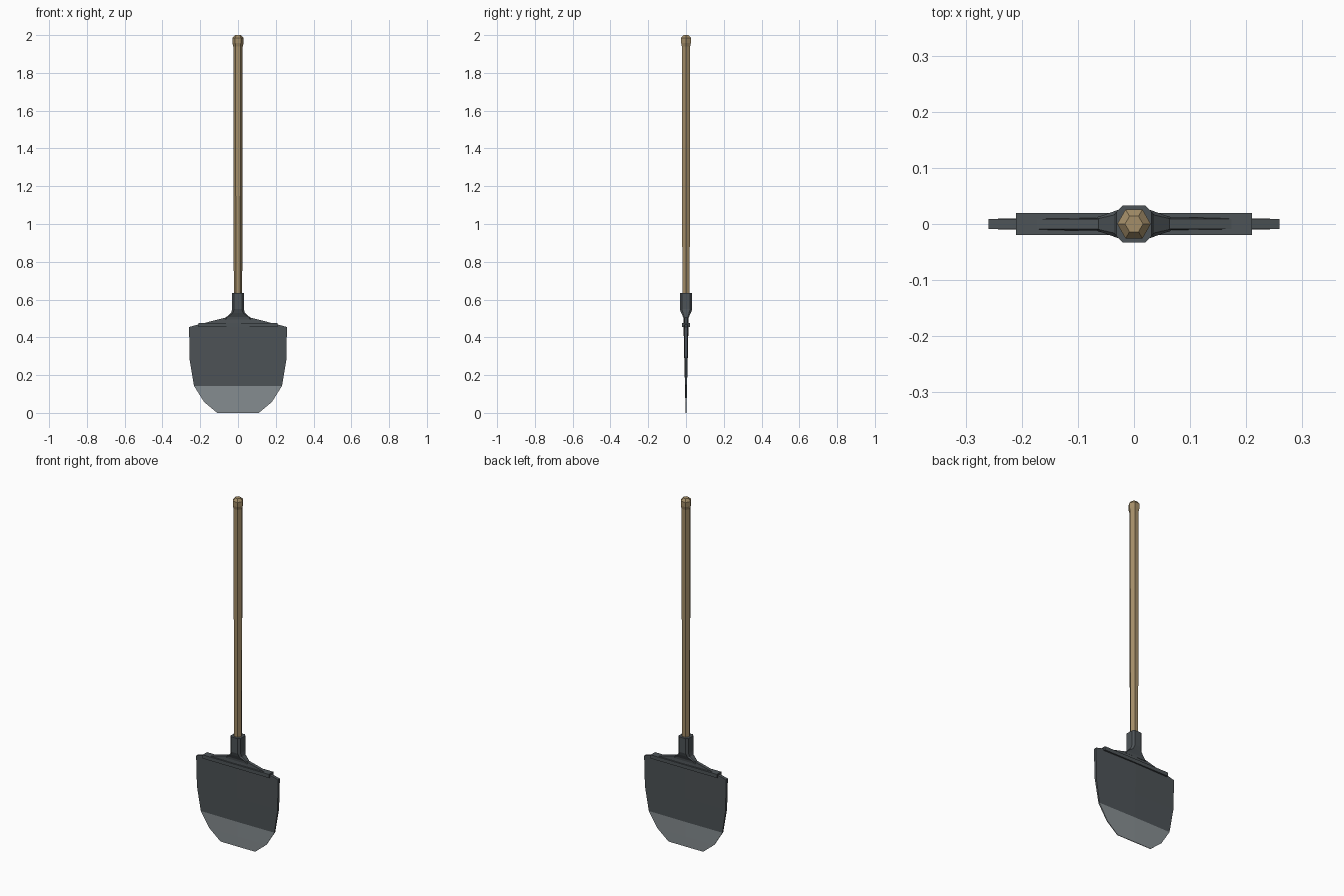
import bpy, bmesh, math

cube = bpy.data.objects.get("Cube")
if cube:
    bpy.data.objects.remove(cube, do_unlink=True)


def material(name, r, g, b):
    m = bpy.data.materials.new(name)
    m.use_nodes = True
    m.diffuse_color = (r, g, b, 1)
    bsdf = m.node_tree.nodes["Principled BSDF"]
    bsdf.inputs["Base Color"].default_value = (r, g, b, 1)
    bsdf.inputs["Roughness"].default_value = 0.7
    return m


wood = material("wood", 0.37, 0.27, 0.14)
dark_steel = material("dark steel", 0.075, 0.087, 0.095)
bare_steel = material("bare steel", 0.24, 0.27, 0.285)


def loft(name, rings, *mats):
    """Skin a stack of equal-length point rings and cap both ends."""
    bm = bmesh.new()
    rows = [[bm.verts.new(p) for p in ring] for ring in rings]
    n = len(rows[0])
    for a, b in zip(rows, rows[1:]):
        for i in range(n):
            j = (i + 1) % n
            bm.faces.new((a[i], a[j], b[j], b[i]))
    bm.faces.new(rows[0][::-1])
    bm.faces.new(rows[-1])
    bmesh.ops.recalc_face_normals(bm, faces=bm.faces)
    mesh = bpy.data.meshes.new(name)
    bm.to_mesh(mesh)
    bm.free()
    for m in mats:
        mesh.materials.append(m)
    obj = bpy.data.objects.new(name, mesh)
    bpy.context.collection.objects.link(obj)
    return obj


def hexagon(r, z):
    return [(r * math.cos(math.radians(60 * i)), r * math.sin(math.radians(60 * i)), z)
            for i in range(6)]


def blade_section(w, t, z):
    # thick along the centre line, thinner at both sides
    return [(-w, -t * 0.7, z), (0, -t, z), (w, -t * 0.7, z),
            (w, t * 0.7, z), (0, t, z), (-w, t * 0.7, z)]


def chamfered(hx, hy, c, z):
    return [(hx, hy - c, z), (hx - c, hy, z), (c - hx, hy, z), (-hx, hy - c, z),
            (-hx, c - hy, z), (c - hx, -hy, z), (hx - c, -hy, z), (hx, c - hy, z)]


# Handle with a slight swell and a faceted knob
loft("handle", [hexagon(r, z) for r, z in
                ((0.022, 0.6), (0.025, 1.5), (0.025, 1.95))], wood)
loft("handle_knob", [hexagon(r, z) for r, z in
                     ((0.025, 1.94), (0.03, 1.958), (0.03, 1.985), (0.016, 2.0))], wood)

# Blade: bare cutting edge below, dark body and sloped shoulders above
blade = loft("blade", [blade_section(*s) for s in
                       ((0.11, 0.002, 0), (0.18, 0.0035, 0.058), (0.233, 0.0055, 0.143),
                        (0.256, 0.009, 0.28), (0.259, 0.013, 0.455), (0.065, 0.013, 0.505))],
             dark_steel, bare_steel)
for face in blade.data.polygons:
    if face.center.z < 0.14:
        face.material_index = 1

# Reinforcing bar across the top of the blade
loft("foot_bar", [[(x, y, z) for x, y in
                   ((-0.21, -0.02), (0.21, -0.02), (0.21, 0.02), (-0.21, 0.02))]
                  for z in (0.456, 0.477)], dark_steel)

# Socket flaring into the shoulders
loft("socket", [chamfered(*s) for s in
                ((0.068, 0.013, 0.004, 0.495), (0.062, 0.015, 0.005, 0.507),
                 (0.036, 0.026, 0.01, 0.53), (0.031, 0.033, 0.011, 0.55),
                 (0.031, 0.033, 0.011, 0.636))], dark_steel)
